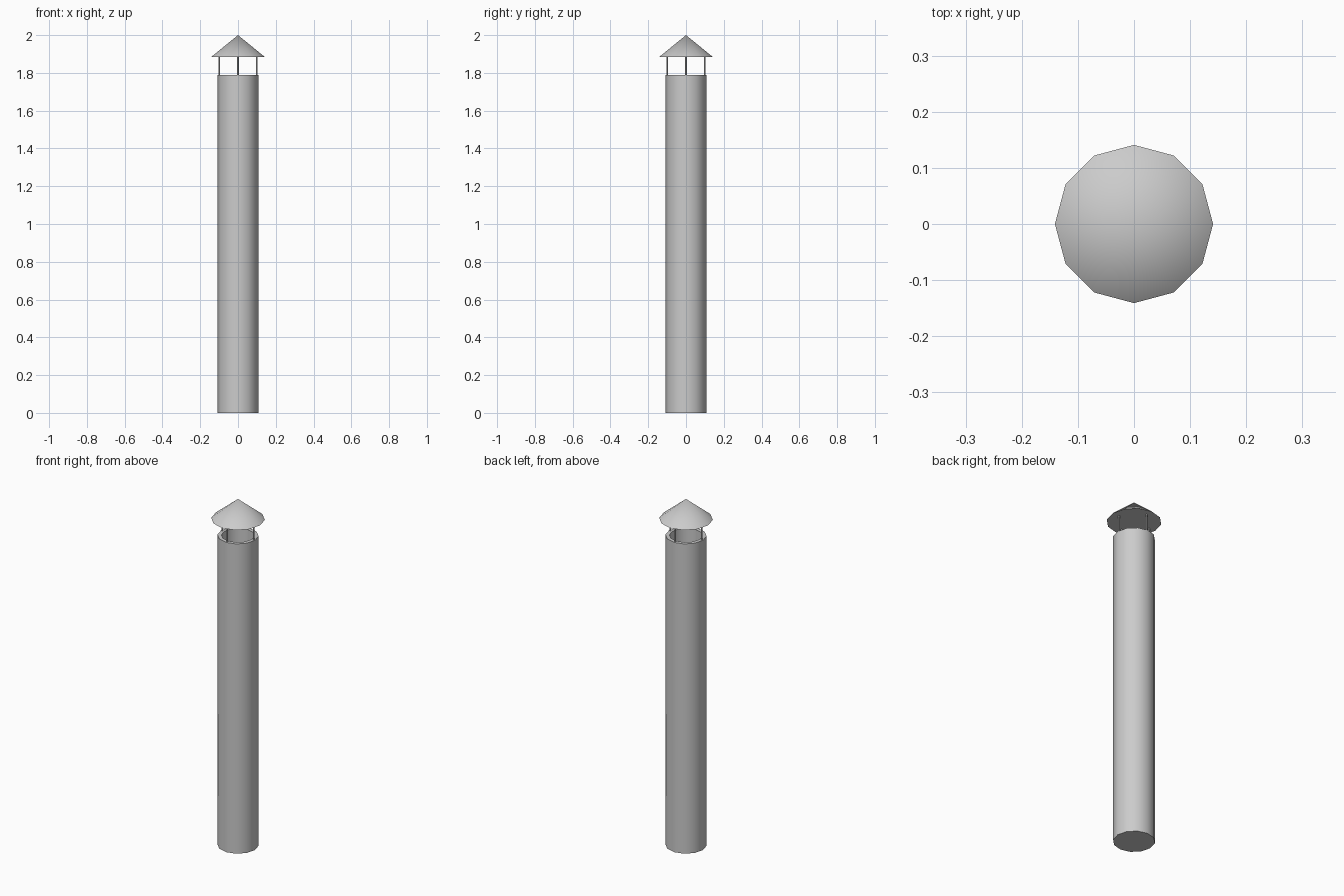
import bpy
import math

SIDES = 12
PIPE_TOP, CAP_BASE, CAP_TOP = 1.79, 1.885, 2.0

cube = bpy.data.objects.get("Cube")
if cube:
    bpy.data.objects.remove(cube, do_unlink=True)

metal = bpy.data.materials.new("light grey metal")
metal.use_nodes = True
metal.diffuse_color = (0.6, 0.6, 0.6, 1)
metal.node_tree.nodes["Principled BSDF"].inputs["Base Color"].default_value = (0.6, 0.6, 0.6, 1)


def lathe(name, profile, sides, centre=(0, 0)):
    """Revolve (radius, z) points about a vertical axis; radius 0 makes a pole."""
    verts, rings, faces = [], [], []
    for r, z in profile:
        start, count = len(verts), sides if r else 1
        for i in range(count):
            a = math.tau * i / sides
            verts.append((centre[0] + r * math.cos(a), centre[1] + r * math.sin(a), z))
        rings.append([start + i % count for i in range(sides)])
    for low, high in zip(rings, rings[1:]):
        for i in range(sides):
            j = (i + 1) % sides
            loop = [low[i], low[j], high[j], high[i]]
            faces.append(list(dict.fromkeys(loop)))
    mesh = bpy.data.meshes.new(name)
    mesh.from_pydata(verts, [], faces)
    mesh.materials.append(metal)
    obj = bpy.data.objects.new(name, mesh)
    bpy.context.collection.objects.link(obj)
    bpy.ops.object.select_all(action="DESELECT")
    obj.select_set(True)
    bpy.context.view_layer.objects.active = obj
    bpy.ops.object.shade_smooth_by_angle(angle=math.radians(45))
    return obj


# Hollow pipe with a closed foot
outer, inner = 0.108, 0.087
lathe("flue_pipe", [(0, 0), (outer, 0), (outer, PIPE_TOP), (inner, PIPE_TOP),
                    (inner, 0.02), (0, 0.02)], SIDES)

# Conical rain cap with a flat underside
lathe("rain_cap", [(0, CAP_BASE), (0.141, CAP_BASE), (0, CAP_TOP)], SIDES)

# Four thin rods carrying the cap on the pipe rim
rod = 0.004
for i, side in enumerate(("left", "back", "right", "front")):
    a = math.tau * i / 4
    spot = (0.1 * math.cos(a), 0.1 * math.sin(a))
    lathe(f"{side}_rod", [(0, PIPE_TOP - 0.01), (rod, PIPE_TOP - 0.01),
                          (rod, CAP_BASE + 0.005), (0, CAP_BASE + 0.005)], 8, spot)
